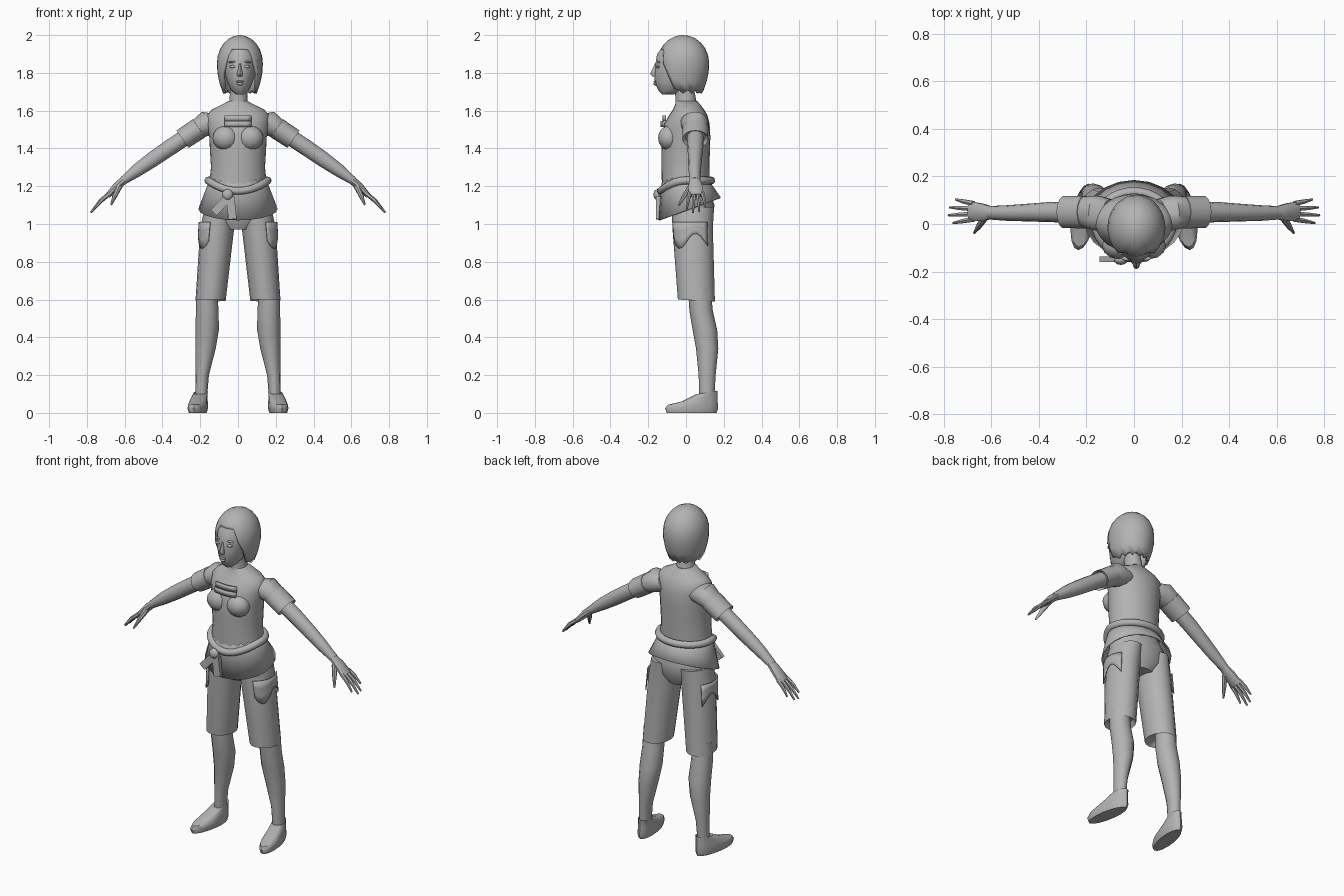
import bpy, bmesh
from math import sin, cos, pi, sqrt
from mathutils import Vector, Matrix

cube = bpy.data.objects.get("Cube")
if cube:
    bpy.data.objects.remove(cube)

grey = bpy.data.materials.new("plain grey")
grey.use_nodes = True
colour = (0.45, 0.45, 0.45, 1)
grey.diffuse_color = colour
grey.node_tree.nodes["Principled BSDF"].inputs["Base Color"].default_value = colour
SIDES = (("left", 1), ("right", -1))


def finish(name, bm):
    bmesh.ops.recalc_face_normals(bm, faces=bm.faces)
    mesh = bpy.data.meshes.new(name)
    bm.to_mesh(mesh)
    bm.free()
    mesh.materials.append(grey)
    obj = bpy.data.objects.new(name, mesh)
    bpy.context.collection.objects.link(obj)
    return obj


def thicken(obj, amount, offset=-1):
    mod = obj.modifiers.new("thickness", "SOLIDIFY")
    mod.thickness = amount
    mod.offset = offset


def loft(name, rows, d=(0, 0, 1), n=16, side=1, cap=True, skew=0):
    """Rows are x, y, z, half width, half depth and an optional front-to-back tilt."""
    bm = bmesh.new()
    across = Vector((0, 1, 0)).cross(Vector(d).normalized())
    rings = []
    for x, y, z, a, b, *tilt in rows:
        ring = []
        for i in range(n):
            c, s = cos(2 * pi * i / n), sin(2 * pi * i / n)
            p = Vector((x - skew * s * b, y + b * s, z)) + across * a * c
            p.z += tilt[0] * s if tilt else 0
            p.x *= side
            ring.append(bm.verts.new(p))
        rings.append(ring)
    for r, q in zip(rings, rings[1:]):
        for i in range(n):
            j = (i + 1) % n
            bm.faces.new((r[i], r[j], q[j], q[i]))
    if cap:
        bm.faces.new(rings[0])
        bm.faces.new(rings[-1])
    return finish(name, bm)


def sheet(name, f, nu, nv, closed=False):
    """Surface patch from a function of two parameters running from 0 to 1."""
    bm = bmesh.new()
    cols = [[bm.verts.new(f(i / nu, j / nv)) for j in range(nv + 1)]
            for i in range(nu if closed else nu + 1)]
    for i in range(nu):
        p, q = cols[i], cols[(i + 1) % len(cols)]
        for j in range(nv):
            bm.faces.new((p[j], q[j], q[j + 1], p[j + 1]))
    bmesh.ops.remove_doubles(bm, verts=bm.verts, dist=0.0005)
    return finish(name, bm)


def blob(name, centre, size, box=False, turn=0):
    bm = bmesh.new()
    m = (Matrix.Translation(centre) @ Matrix.Rotation(turn, 4, "Y")
         @ Matrix.Diagonal((*size, 1)))
    if box:
        bmesh.ops.create_cube(bm, size=2, matrix=m)
    else:
        bmesh.ops.create_uvsphere(bm, u_segments=12, v_segments=8, radius=1, matrix=m)
    return finish(name, bm)


# Head, neck and face
loft("head", [(.01, -.095, 1.685, .02, .03), (.01, -.085, 1.705, .045, .06),
              (.01, -.057, 1.745, .066, .107), (.01, -.045, 1.79, .08, .123),
              (.01, -.033, 1.84, .088, .13), (.01, -.027, 1.9, .088, .126),
              (.01, -.015, 1.96, .06, .09)])
loft("neck", [(0, .005, 1.58, .075, .065), (.002, 0, 1.65, .048, .055),
              (.005, -.01, 1.73, .045, .05)], n=12)
loft("nose", [(.01, -.162, 1.78, .013, .015), (.01, -.168, 1.795, .016, .022),
              (.01, -.162, 1.82, .009, .015), (.01, -.157, 1.85, .006, .008)], n=8)
for part, z, size in (("upper_lip", 1.754, (.02, .011, .006)),
                      ("lower_lip", 1.742, (.017, .012, .008))):
    blob(part, (.01, -.162, z), size)
for label, s in SIDES:
    blob(label + "_eye", (.01 + s * .036, -.148, 1.833), (.019, .011, .008))
    blob(label + "_brow", (.01 + s * .038, -.145, 1.858), (.024, .01, .005), turn=s * .1)


# Bobbed hair, open around the face
def hair_point(u, v):
    angle = 2 * pi * u
    front = abs((angle - 1.5 * pi + pi) % (2 * pi) - pi)
    sweep = min(1, max(0, (front - .45) / .75))
    low = 1.925 - .235 * sweep + .018 * (round(u * 28) % 2) * sweep
    z = 2 - (2 - low) * (1 - cos(v * pi / 2))
    h = (z - 1.85) / .15
    r = sqrt(max(0, 1 - h * h)) if h > 0 else 1 - .24 * h * h
    return (.01 + .122 * r * cos(angle), -.015 + .138 * r * sin(angle), z)


thicken(sheet("hair", hair_point, 28, 9, closed=True), .015)

# Shirt
loft("shirt", [(0, -.003, 1.19, .155, .125), (0, -.002, 1.3, .143, .127),
               (0, -.002, 1.38, .148, .128), (0, -.001, 1.46, .152, .13),
               (0, .005, 1.53, .165, .12), (0, .012, 1.575, .165, .102),
               (0, .013, 1.605, .14, .083), (0, .01, 1.63, .09, .068),
               (0, .003, 1.65, .052, .057)], n=24)
for label, s in SIDES:
    blob(label + "_bust", (s * .065, -.09, 1.455), (.07, .058, .065))
for part, z in (("upper_chest_band", 1.56), ("lower_chest_band", 1.53)):
    thicken(sheet(part, lambda u, v: (.14 * u - .07,
            -.118 * sqrt(1 - (u - .5) ** 2 * .7) - .003 - (1.56 - z) * .3,
            z + .03 * v - .016), 6, 1), .009, 0)

# Flared shirt hem, rope belt and its knot
hem = loft("shirt_hem", [(0, 0, 1.24, .15, .124, -.01), (0, .005, 1.19, .168, .138, .01),
                         (0, .02, 1.08, .21, .165, .06)], n=20, cap=False)
thicken(hem, .008)
curve = bpy.data.curves.new("belt", "CURVE")
curve.dimensions = "3D"
curve.bevel_depth = .021
curve.bevel_resolution = 2
spline = curve.splines.new("POLY")
spline.points.add(31)
spline.use_cyclic_u = True
for i, point in enumerate(spline.points):
    c, s = cos(i * pi / 16), sin(i * pi / 16)
    point.co = (.157 * c, .134 * s, 1.23 - .055 * max(0, -s) ** 2, 1)
curve.materials.append(grey)
bpy.context.collection.objects.link(bpy.data.objects.new("belt", curve))
blob("belt_knot", (-.055, -.15, 1.155), (.03, .022, .03))
blob("side_tail", (-.095, -.148, 1.095), (.022, .012, .05), True, .75)
blob("hanging_tail", (-.035, -.148, 1.085), (.022, .012, .06), True, -.1)

# Shorts seat
loft("shorts_seat", [(0, 0, 1.2, .145, .115), (0, .035, 1.1, .183, .116),
                     (0, .035, 1.02, .165, .105), (0, .035, .97, .08, .08)], n=20)

ARM = (.82, 0, -.57)
for label, s in SIDES:
    # Shorts leg with a ragged side patch
    loft(label + "_shorts_leg",
         [(.095, .037, 1.09, .08, .112), (.11, .035, .98, .09, .107),
          (.145, .055, .595, .08, .098, -.005), (.15, .06, .625, .068, .075)], side=s)

    def patch_point(u, v):
        angle = -1.15 + 1.9 * u
        z = 1.01 - v * (.1 + .04 * sin(u * 7))
        t = (.98 - z) / .385
        return (s * (.11 + .035 * t + (.097 - .01 * t) * cos(angle)),
                .035 + .02 * t + (.113 - .009 * t) * sin(angle), z)

    thicken(sheet(label + "_shorts_patch", patch_point, 10, 3), .006, 0)

    # Lower leg and shoe
    loft(label + "_lower_leg",
         [(.165, .07, .66, .055, .06), (.163, .08, .54, .06, .062),
          (.163, .1, .44, .062, .065), (.172, .112, .34, .054, .059),
          (.19, .112, .2, .036, .045), (.195, .11, .08, .031, .04)], n=12, side=s)
    loft(label + "_shoe",
         [(.213, .03, 0, .043, .132), (.213, .03, .025, .05, .14),
          (.211, .035, .055, .047, .132, .012), (.205, .07, .085, .041, .096, .026),
          (.197, .108, .108, .037, .057, .01), (.196, .11, .1, .028, .045)],
         side=s, skew=.15)

    # Sleeve, turned cuff and bare arm
    loft(label + "_sleeve",
         [(.1, .035, 1.535, .06, .07), (.15, .045, 1.535, .072, .075),
          (.2, .05, 1.51, .056, .068), (.25, .05, 1.48, .05, .06)],
         ARM, 14, s)
    loft(label + "_cuff",
         [(.205, .05, 1.507, .048, .06), (.207, .05, 1.506, .058, .07),
          (.294, .05, 1.449, .056, .069), (.28, .05, 1.459, .045, .053)],
         ARM, 14, s)
    loft(label + "_arm",
         [(.25, .05, 1.478, .043, .045), (.36, .05, 1.405, .043, .042),
          (.45, .048, 1.343, .041, .037), (.53, .046, 1.287, .035, .033),
          (.61, .047, 1.228, .022, .028)], ARM, 12, s)

    # Hand with four fanned fingers and a thumb
    loft(label + "_palm",
         [(.6, .047, 1.236, .021, .028), (.64, .05, 1.2, .022, .038),
          (.69, .053, 1.15, .014, .044)], (.7, 0, -.7), 10, s)
    for k, (finger, reach) in enumerate((("index", .76), ("middle", .78),
                                         ("ring", .775), ("little", .75))):
        y0, y1 = .02 + .022 * k, .004 + .033 * k
        end = 1.84 - reach
        mid = (.68 + reach) / 2
        loft(f"{label}_{finger}_finger",
             [(.675, y0, 1.165, .012, .012), (mid, (y0 + y1) / 2, (1.165 + end) / 2 + .006,
              .011, .01), (reach, y1, end, .005, .005)], (.7, 0, -.75), 6, s)
    loft(label + "_thumb",
         [(.625, .03, 1.205, .016, .018), (.652, -.008, 1.15, .013, .014),
          (.672, -.037, 1.1, .005, .006)], (.45, 0, -.9), 8, s)

# Smooth shading with crisp edges
bpy.ops.object.select_all(action="DESELECT")
for obj in bpy.context.collection.objects:
    if obj.type == "MESH":
        obj.select_set(True)
        bpy.context.view_layer.objects.active = obj
bpy.ops.object.shade_smooth_by_angle(angle=.75)
